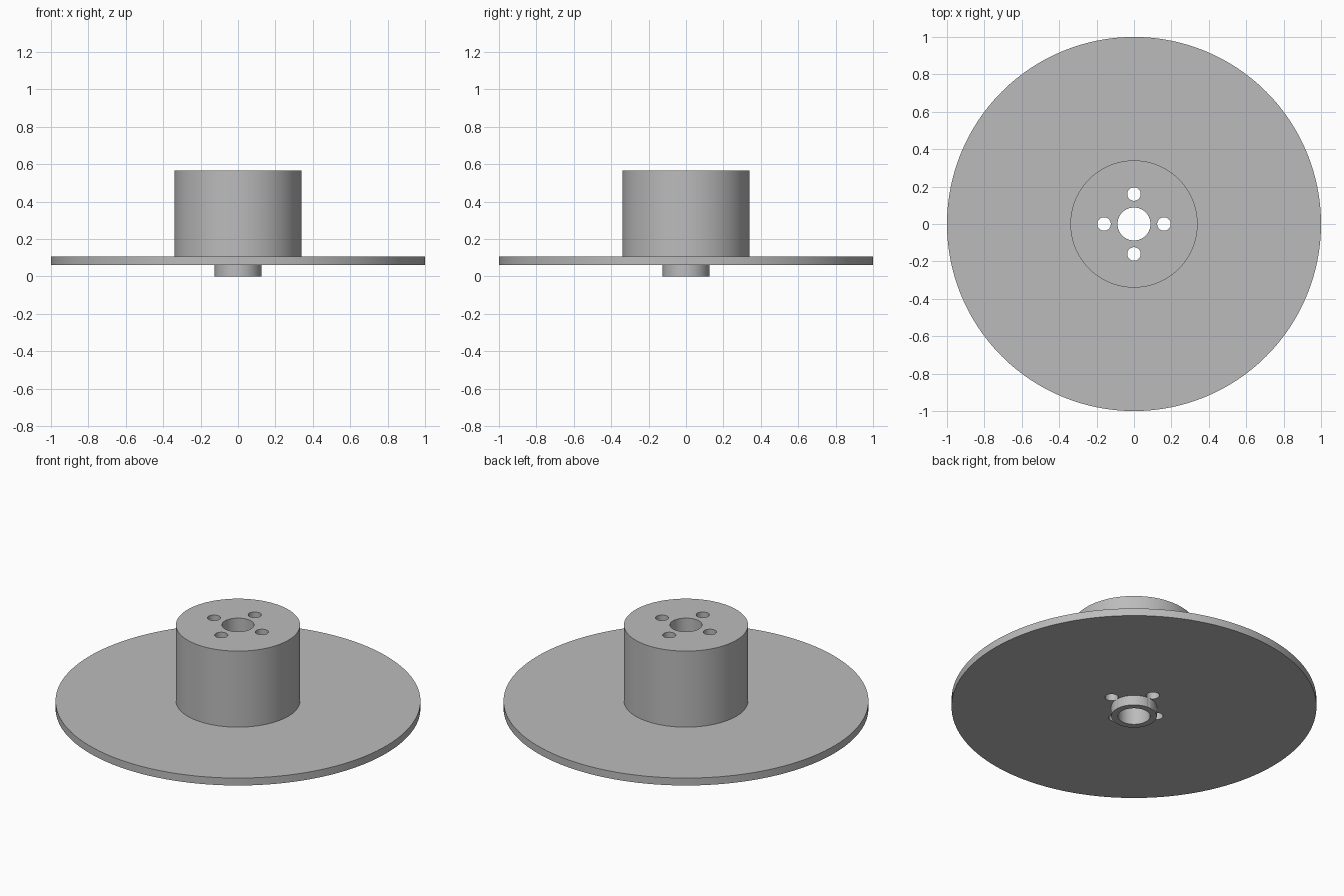
import bpy, bmesh, math

cube = bpy.data.objects.get("Cube")
if cube:
    bpy.data.objects.remove(cube, do_unlink=True)

SEGMENTS = 128
BORE, BOSS, HUB, DISC = 0.088, 0.125, 0.34, 1.0
Z_DISC, Z_HUB, Z_TOP = 0.06, 0.105, 0.565

grey = bpy.data.materials.new("plain grey")
grey.use_nodes = True
colour = (0.5, 0.5, 0.5, 1)
grey.diffuse_color = colour
grey.node_tree.nodes["Principled BSDF"].inputs["Base Color"].default_value = colour


def new_object(name, bm):
    bmesh.ops.recalc_face_normals(bm, faces=bm.faces)
    mesh = bpy.data.meshes.new(name)
    bm.to_mesh(mesh)
    bm.free()
    mesh.materials.append(grey)
    obj = bpy.data.objects.new(name, mesh)
    bpy.context.collection.objects.link(obj)
    return obj


def lathe(name, profile):
    """Revolve a closed (radius, height) outline around z."""
    bm = bmesh.new()
    verts = [bm.verts.new((r, 0, z)) for r, z in profile]
    edges = [bm.edges.new((v, verts[i - 1])) for i, v in enumerate(verts)]
    bmesh.ops.spin(bm, geom=verts + edges, cent=(0, 0, 0), axis=(0, 0, 1),
                   angle=math.tau, steps=SEGMENTS, use_merge=True)
    bmesh.ops.remove_doubles(bm, verts=bm.verts, dist=0.0001)
    return new_object(name, bm)


# Flanged hub: lower boss, wide disc and upper barrel around one bore
hub = lathe("flanged_hub", [
    (BORE, 0), (BOSS, 0), (BOSS, Z_DISC), (DISC, Z_DISC),
    (DISC, Z_HUB), (HUB, Z_HUB), (HUB, Z_TOP), (BORE, Z_TOP)])

# Four bolt holes through the full height
bm = bmesh.new()
for i in range(4):
    a = i * math.pi / 2
    pin = bmesh.ops.create_cone(bm, cap_ends=True, segments=48,
                                radius1=0.036, radius2=0.036, depth=2)
    bmesh.ops.translate(bm, verts=pin["verts"],
                        vec=(0.16 * math.cos(a), 0.16 * math.sin(a), 0))
cutter = new_object("bolt_hole_cutter", bm)
cutter.hide_render = True
cutter.hide_set(True)

cut = hub.modifiers.new("bolt holes", "BOOLEAN")
cut.operation = "DIFFERENCE"
cut.solver = "EXACT"
cut.object = cutter

# Apply the cut, then smooth the round walls and keep the rims sharp
bpy.ops.object.select_all(action="DESELECT")
hub.select_set(True)
bpy.context.view_layer.objects.active = hub
bpy.ops.object.modifier_apply(modifier=cut.name)
bpy.data.objects.remove(cutter, do_unlink=True)
bpy.ops.object.shade_smooth_by_angle(angle=math.radians(30))
